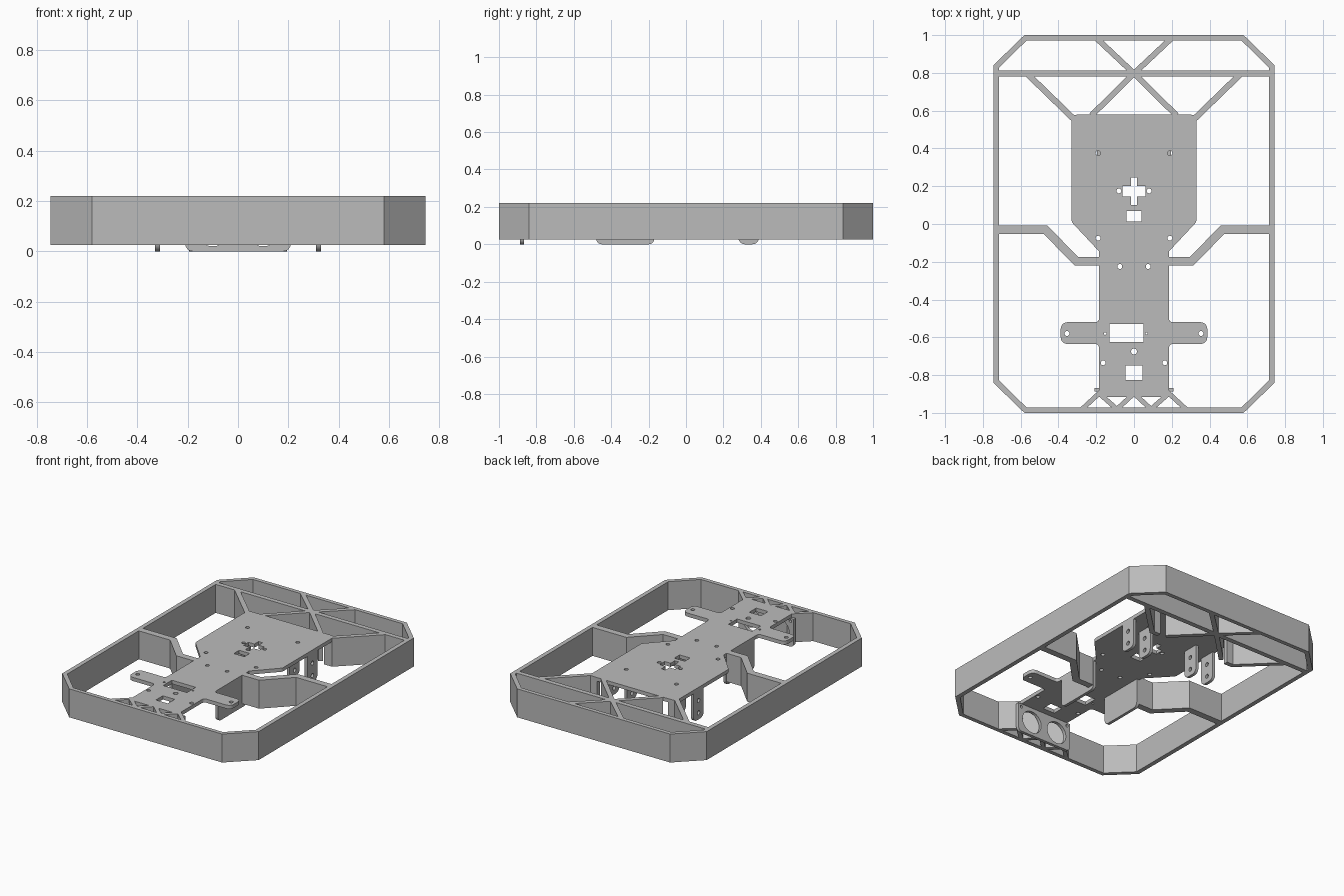
import bpy, bmesh
from math import cos, sin, pi
from mathutils import Vector

if "Cube" in bpy.data.objects:
    bpy.data.objects.remove(bpy.data.objects["Cube"])

grey = bpy.data.materials.new("plain grey")
grey.use_nodes = True
grey.diffuse_color = (0.5, 0.5, 0.5, 1)
grey.node_tree.nodes["Principled BSDF"].inputs["Base Color"].default_value = (0.5, 0.5, 0.5, 1)

TOP, BASE, DECK = 0.22, 0.025, 0.195
parts = []


def rounded(pts, steps=6):
    """Round each corner that carries a radius as its third value."""
    out = []
    for i, p in enumerate(pts):
        c = Vector(p[:2])
        if len(p) < 3:
            out.append(c)
            continue
        a = (Vector(pts[i - 1][:2]) - c).normalized()
        b = (Vector(pts[(i + 1) % len(pts)][:2]) - c).normalized()
        half = a.angle(b) / 2
        mid = c + (a + b).normalized() * p[2] / sin(half)
        reach = p[2] * cos(half) / sin(half)
        u, v = c + a * reach - mid, c + b * reach - mid
        sweep = u.angle(v)
        for k in range(steps + 1):
            t = k / steps
            out.append(mid + (u * sin((1 - t) * sweep) + v * sin(t * sweep)) / sin(sweep))
    return out


def rect(x0, y0, x1, y1):
    return [(x0, y0), (x1, y0), (x1, y1), (x0, y1)]


def circle(x, y, r, n=20):
    return [(x + r * cos(2 * pi * k / n), y + r * sin(2 * pi * k / n)) for k in range(n)]


def prism(name, outlines, lo, hi, axis="z"):
    """Extrude flat outlines along an axis into one object."""
    bm = bmesh.new()
    place = {"x": lambda a, b, h: (h, a, b), "y": lambda a, b, h: (a, h, b),
             "z": lambda a, b, h: (a, b, h)}[axis]
    for pts in outlines:
        low = [bm.verts.new(place(p[0], p[1], lo)) for p in pts]
        high = [bm.verts.new(place(p[0], p[1], hi)) for p in pts]
        bm.faces.new(low)
        bm.faces.new(high)
        for i in range(len(pts)):
            bm.faces.new((low[i - 1], low[i], high[i], high[i - 1]))
    bmesh.ops.recalc_face_normals(bm, faces=bm.faces)
    mesh = bpy.data.meshes.new(name)
    bm.to_mesh(mesh)
    bm.free()
    mesh.materials.append(grey)
    ob = bpy.data.objects.new(name, mesh)
    bpy.context.collection.objects.link(ob)
    parts.append(ob)
    return ob


def cut(ob, outlines, lo, hi, axis="z"):
    """Cut outlines through an object and drop the cutter."""
    cutter = prism("cutter", outlines, lo, hi, axis)
    parts.remove(cutter)
    mod = ob.modifiers.new("cut", "BOOLEAN")
    mod.operation, mod.solver, mod.object = "DIFFERENCE", "EXACT", cutter
    graph = bpy.context.evaluated_depsgraph_get()
    mesh = bpy.data.meshes.new_from_object(ob.evaluated_get(graph))
    ob.modifiers.clear()
    ob.data = mesh
    bpy.data.objects.remove(cutter)


def ribbon(path, width):
    """Outline of a constant-width strip with mitred bends."""
    path = [Vector(p) for p in path]
    left, right = [], []
    for i, p in enumerate(path):
        dirs = []
        if i > 0:
            dirs.append((p - path[i - 1]).normalized())
        if i < len(path) - 1:
            dirs.append((path[i + 1] - p).normalized())
        normals = [Vector((-d.y, d.x)) for d in dirs]
        n = sum(normals, Vector((0, 0))).normalized()
        off = n * (width / 2) / n.dot(normals[0])
        left.append(p + off)
        right.append(p - off)
    return left + right[::-1]


def flip(pts):
    return [(-p[0],) + tuple(p[1:]) for p in reversed(pts)]


def octagon(x, y, cx, cy):
    half = [(cx, y), (x, cy), (x, -cy), (cx, -y)]
    return half + flip(half)


# Outer bumper wall
frame = prism("outer_frame", [octagon(0.745, 1, 0.58, 0.84)], BASE, TOP)
cut(frame, [octagon(0.715, 0.972, 0.568, 0.828)], 0, 0.3)

# Deck plate with its two wings
half = [(0.33, 0.58, 0.035), (0.33, 0.01, 0.03), (0.185, -0.145), (0.185, -0.52, 0.02),
        (0.388, -0.52, 0.035), (0.388, -0.635, 0.035), (0.185, -0.635, 0.02), (0.185, -0.915)]
deck = prism("deck_plate", [rounded(half + flip(half))], DECK, TOP)

# Deck openings and screw holes
cross = [(0.015, 0.245), (0.015, 0.2), (0.06, 0.2), (0.06, 0.145), (0.015, 0.145), (0.015, 0.1)]
holes = [cross + flip(cross), rect(-0.04, 0.012, 0.04, 0.07),
         rect(-0.13, -0.625, 0.05, -0.53), rect(-0.045, -0.825, 0.045, -0.75),
         circle(0, -0.675, 0.016)]
for s in (1, -1):
    for x, y in ((0.19, 0.375), (0.08, 0.175), (0.19, -0.075), (0.075, -0.225),
                 (0.355, -0.58), (0.163, -0.735)):
        holes.append(circle(s * x, y, 0.013))
holes += [circle(-0.153, -0.58, 0.007), circle(0.066, -0.58, 0.006)]
cut(deck, holes, 0.1, 0.3)

# Rear cross beam
prism("rear_beam", [rect(-0.72, 0.78, 0.72, 0.813)], BASE, TOP)

for s, side in ((1, "left"), (-1, "right")):
    def strut(name, path, width):
        prism(side + "_" + name, [ribbon([(s * x, y) for x, y in path], width)], BASE, TOP)

    # Braces joining the deck to the frame
    strut("rear_brace", [(0.2, 0.985), (0, 0.797), (0.225, 0.575)], 0.03)
    strut("corner_brace", [(0.56, 0.79), (0.325, 0.562), (0.27, 0.562)], 0.032)
    strut("middle_strut", [(0.73, -0.031), (0.468, -0.031), (0.305, -0.197), (0.18, -0.197)], 0.045)
    # Front lattice
    strut("front_lattice", [(0.275, -0.98), (0.185, -0.897), (0.09, -0.98), (0, -0.897)], 0.025)

    # Long flange under the narrow part of the deck
    prism(side + "_side_flange", [rounded([(-0.48, DECK), (-0.48, 0, 0.03),
          (-0.17, 0, 0.03), (-0.17, DECK)])], s * 0.165, s * 0.185, "x")

    # Pair of axle tabs with two holes each
    for label, x in (("inner", 0.175), ("outer", 0.31)):
        tab = prism(side + "_" + label + "_axle_tab", [rounded([(0.28, DECK), (0.28, 0, 0.035),
                    (0.39, 0, 0.035), (0.39, DECK)])], s * x, s * (x + 0.02), "x")
        cut(tab, [circle(0.335, z, 0.014) for z in (0.045, 0.13)],
            s * x - 0.05, s * x + 0.07, "x")

# Front sensor plate with two round openings
plate = prism("sensor_plate", [rounded([(-0.21, DECK), (-0.21, 0, 0.03),
              (0.21, 0, 0.03), (0.21, DECK)])], -0.888, -0.867, "y")
cut(plate, [circle(s * 0.1, 0.095, 0.075, 32) for s in (1, -1)]
    + [circle(s * 0.185, 0.175, 0.01) for s in (1, -1)], -0.95, -0.8, "y")

# Smooth only the rounded edges
bpy.ops.object.select_all(action="DESELECT")
for ob in parts:
    ob.select_set(True)
bpy.context.view_layer.objects.active = parts[0]
bpy.ops.object.shade_smooth_by_angle(angle=pi / 6)
